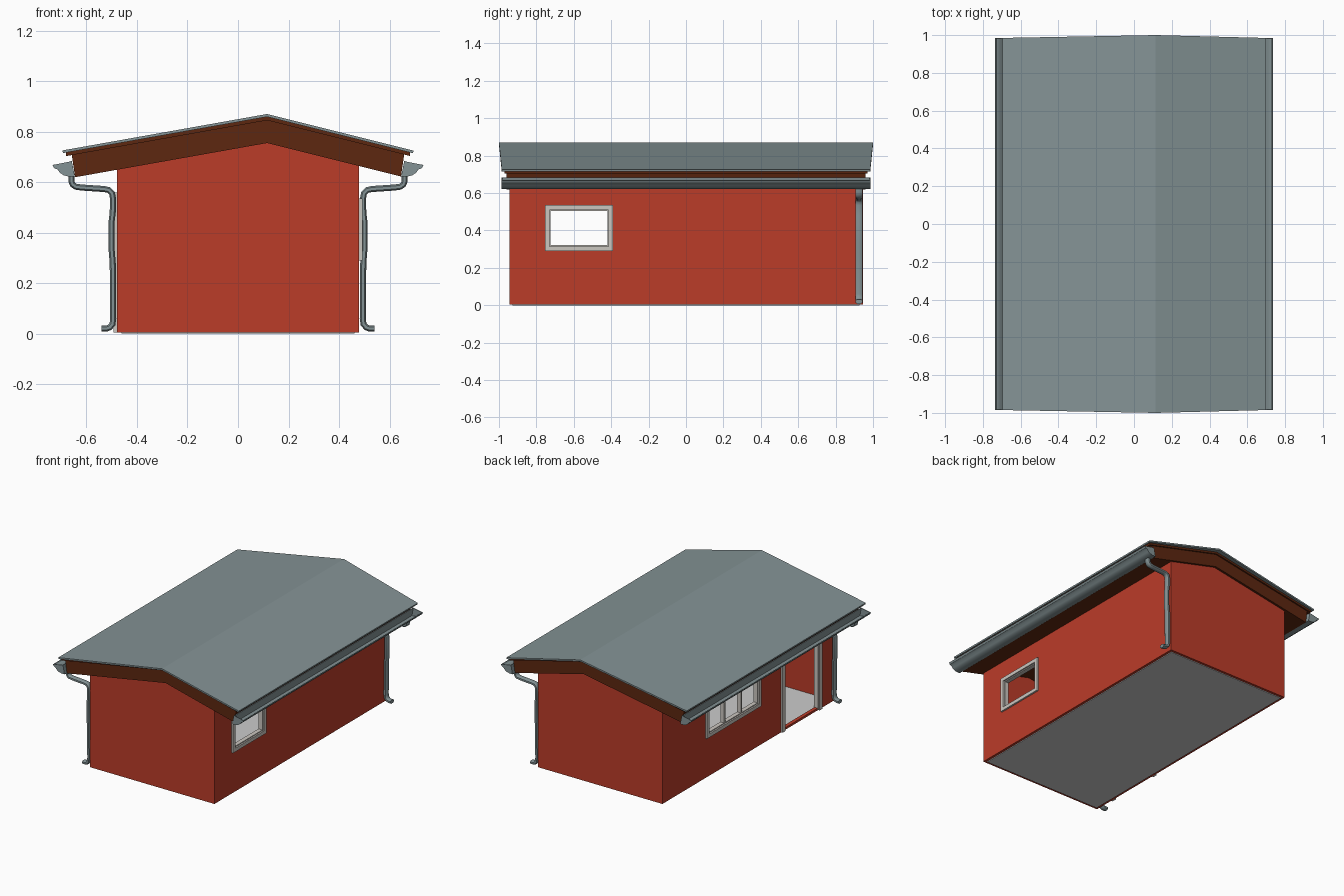
import bpy, bmesh
from mathutils import Vector

if "Cube" in bpy.data.objects:
    bpy.data.objects.remove(bpy.data.objects["Cube"])


def material(name, rgb):
    m = bpy.data.materials.new(name)
    m.diffuse_color = (*rgb, 1)
    m.use_nodes = True
    m.node_tree.nodes["Principled BSDF"].inputs["Base Color"].default_value = m.diffuse_color
    return m


RED = material("red_paint", (0.5, 0.045, 0.022))
BROWN = material("brown_wood", (0.11, 0.02, 0.005))
METAL = material("grey_metal", (0.23, 0.29, 0.30))
TRIM = material("pale_trim", (0.60, 0.57, 0.53))


def finish(name, bm, mat, smooth=False):
    bmesh.ops.recalc_face_normals(bm, faces=bm.faces)
    me = bpy.data.meshes.new(name)
    bm.to_mesh(me)
    bm.free()
    ob = bpy.data.objects.new(name, me)
    bpy.context.collection.objects.link(ob)
    if mat:
        me.materials.append(mat)
    if smooth:
        bpy.ops.object.select_all(action='DESELECT')
        ob.select_set(True)
        bpy.context.view_layer.objects.active = ob
        bpy.ops.object.shade_smooth_by_angle(angle=0.6)
    return ob


def add_loft(bm, rings):
    """Join closed rings of points and cap both ends."""
    vs = [[bm.verts.new(p) for p in r] for r in rings]
    n = len(vs[0])
    for a, b in zip(vs, vs[1:]):
        for i in range(n):
            j = (i + 1) % n
            bm.faces.new((a[i], a[j], b[j], b[i]))
    bm.faces.new(vs[0])
    bm.faces.new(vs[-1][::-1])


def add_box(bm, x0, x1, y0, y1, z0, z1):
    add_loft(bm, [[(x0, y0, z), (x1, y0, z), (x1, y1, z), (x0, y1, z)] for z in (z0, z1)])


def boxes(name, dims, mat):
    bm = bmesh.new()
    for d in dims:
        add_box(bm, *d)
    return finish(name, bm, mat)


# Gabled shapes share an off-centre ridge
RIDGE, SL, SR = 0.115, 0.178, 0.25


def roof_z(x, z):
    return z - (SL * (RIDGE - x) if x < RIDGE else SR * (x - RIDGE))


def roof_layer(name, half_top, half_bot, z_top, z_bot, y_ridge, y_eave, mat):
    top = [(x, y, roof_z(x, z_top)) for x, y in ((-half_top, y_eave), (RIDGE, y_ridge), (half_top, y_eave))]
    bot = [(x, y, roof_z(x, z_bot)) for x, y in ((half_bot, y_eave), (RIDGE, y_ridge), (-half_bot, y_eave))]
    bm = bmesh.new()
    add_loft(bm, [[(x, s * y, z) for x, y, z in top + bot] for s in (-1, 1)])
    return finish(name, bm, mat)


roof_layer("roof_sheet", 0.695, 0.693, 0.87, 0.859, 1.0, 0.985, METAL)
roof_layer("roof_board", 0.682, 0.680, 0.859, 0.845, 0.97, 0.97, BROWN)
roof_layer("roof_timber", 0.658, 0.645, 0.845, 0.755, 0.96, 0.96, BROWN)

# Openings: (side, y0, y1, z0, z1) of the outer trim
WINDOW_R = (1, -0.755, -0.39, 0.29, 0.535)
WINDOW_L = (-1, -0.13, 0.47, 0.28, 0.535)
DOOR = (-1, -0.80, -0.36, 0.005, 0.56)
T = 0.025

# Walls, hollowed and pierced
bm = bmesh.new()
W, L = 0.48, 0.945
prof = [(-W, 0.005), (W, 0.005), (W, roof_z(W, 0.757)), (RIDGE, 0.757), (-W, roof_z(-W, 0.757))]
add_loft(bm, [[(x, y, z) for x, z in prof] for y in (-L, L)])
walls = finish("walls", bm, RED)
cuts = [boxes("interior_cutter", [(-0.455, 0.455, -0.92, 0.92, -1, 2)], None)]
for side, y0, y1, z0, z1 in (WINDOW_R, WINDOW_L, DOOR):
    zb = z0 + T if z0 > 0.1 else 0.02
    xs = sorted((side * 0.40, side * 0.6))
    cuts.append(boxes("opening_cutter", [(*xs, y0 + T, y1 - T, zb, z1 - T)], None))
bpy.context.view_layer.objects.active = walls
for c in cuts:
    m = walls.modifiers.new("cut", 'BOOLEAN')
    m.operation = 'DIFFERENCE'
    m.solver = 'EXACT'
    m.object = c
    bpy.ops.object.modifier_apply(modifier=m.name)
    bpy.data.objects.remove(c)

# Floor slab
boxes("floor", [(-0.462, 0.462, -0.927, 0.927, 0, 0.015)], None)


# Window and door trim
def ring(x0, x1, y0, y1, z0, z1, t, bottom=True):
    r = [(x0, x1, y0, y0 + t, z0, z1), (x0, x1, y1 - t, y1, z0, z1),
         (x0, x1, y0 + t, y1 - t, z1 - t, z1)]
    return r + ([(x0, x1, y0 + t, y1 - t, z0, z0 + t)] if bottom else [])


def frame(name, opening, panes=1, bottom=True, width=T):
    side, y0, y1, z0, z1 = opening
    xs = sorted((side * 0.476, side * 0.492))
    xi = sorted((side * 0.452, side * 0.482))
    dims = ring(*xs, y0, y1, z0, z1, width, bottom)
    a, b = y0 + width, y1 - width
    dims += ring(*xi, a - 0.004, b + 0.004, z0 + (width - 0.004 if bottom else 0),
                 z1 - width + 0.004, 0.010, bottom)
    for i in range(1, panes):
        y = a + (b - a) * i / panes
        dims.append((*xi, y - 0.007, y + 0.007, z0 + width, z1 - width))
    return boxes(name, dims, TRIM)


frame("right_window_frame", WINDOW_R)
frame("left_window_frame", WINDOW_L, panes=3)
frame("door_frame", DOOR, bottom=False, width=0.032)

# Gutters: curved sheet trough with end plates
curve = [(0.658, 0.683), (0.646, 0.622), (0.668, 0.622), (0.690, 0.627), (0.705, 0.637),
         (0.714, 0.650), (0.728, 0.656), (0.735, 0.668)]
inner = [(0.663, 0.683), (0.653, 0.627), (0.668, 0.627), (0.687, 0.632), (0.701, 0.641),
         (0.711, 0.655), (0.725, 0.661), (0.730, 0.669)]
for side, label in ((-1, "left"), (1, "right")):
    bm = bmesh.new()
    shell = curve + inner[::-1]
    add_loft(bm, [[(side * x, y, z) for x, z in shell] for y in (-0.985, 0.985)])
    for e in (-1, 1):
        add_loft(bm, [[(side * x, e * y, z) for x, z in curve] for y in (0.981, 0.986)])
    finish(label + "_gutter", bm, METAL, True)

# Downpipes: flattened tube swept along a bent path
path = [(0.660, 0.626), (0.660, 0.605), (0.655, 0.591), (0.642, 0.582), (0.620, 0.579),
        (0.530, 0.573), (0.511, 0.569), (0.499, 0.557), (0.495, 0.535), (0.496, 0.48),
        (0.501, 0.44), (0.501, 0.34), (0.496, 0.28), (0.494, 0.06), (0.497, 0.038),
        (0.508, 0.025), (0.522, 0.020), (0.540, 0.020)]
oval = [(0.012, 0.010), (0.006, 0.019), (-0.006, 0.019), (-0.012, 0.010),
        (-0.012, -0.010), (-0.006, -0.019), (0.006, -0.019), (0.012, -0.010)]
for side, label in ((-1, "left"), (1, "right")):
    rings = []
    for i, p in enumerate(path):
        d = (Vector(path[min(i + 1, len(path) - 1)]) - Vector(path[max(i - 1, 0)])).normalized()
        rings.append([(side * (p[0] - d.y * u), side * (0.925 + v), p[1] + d.x * u) for u, v in oval])
    bm = bmesh.new()
    add_loft(bm, rings)
    finish(label + "_downpipe", bm, METAL, True)
